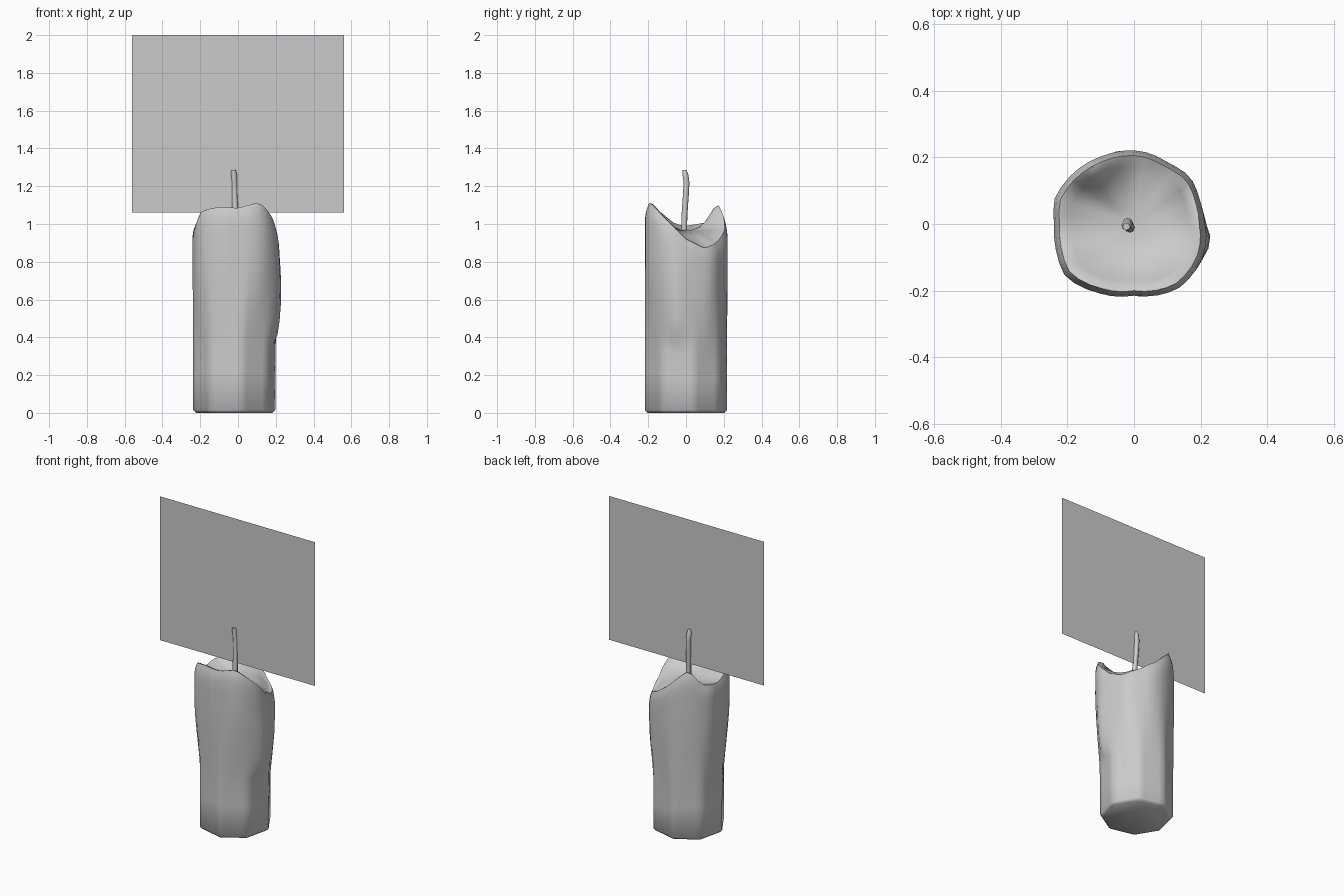
import bpy
import bmesh
import math
from mathutils import Vector

cube = bpy.data.objects.get("Cube")
if cube:
    bpy.data.objects.remove(cube, do_unlink=True)

SEGMENTS = 40


def make_material(name, colour):
    mat = bpy.data.materials.new(name)
    mat.use_nodes = True
    mat.diffuse_color = colour
    mat.node_tree.nodes["Principled BSDF"].inputs["Base Color"].default_value = colour
    return mat


grey = make_material("pale grey", (0.6, 0.6, 0.6, 1))


def finish(name, bm, smooth_angle=None):
    mesh = bpy.data.meshes.new(name)
    bm.to_mesh(mesh)
    bm.free()
    mesh.materials.append(grey)
    obj = bpy.data.objects.new(name, mesh)
    bpy.context.collection.objects.link(obj)
    if smooth_angle:
        bpy.ops.object.select_all(action="DESELECT")
        obj.select_set(True)
        bpy.context.view_layer.objects.active = obj
        bpy.ops.object.shade_smooth_by_angle(angle=math.radians(smooth_angle))
    return obj


def bridge(bm, lower, upper):
    n = len(lower)
    for i in range(n):
        j = (i + 1) % n
        bm.faces.new((lower[i], lower[j], upper[j], upper[i]))


def ease(t):
    t = max(0.0, min(1.0, t))
    return t * t * (3 - 2 * t)


def around(keys, angle):
    """Interpolate (angle, value) keys around a full turn."""
    keys = sorted(keys)
    keys = [(keys[-1][0] - 360, keys[-1][1])] + keys + [(keys[0][0] + 360, keys[0][1])]
    for (a0, v0), (a1, v1) in zip(keys, keys[1:]):
        if a0 <= angle <= a1:
            return v0 + (v1 - v0) * (angle - a0) / (a1 - a0)


# Melted rim height and shoulder radius by direction in degrees
rim_height = [(-165, 1.0), (-142, 1.07), (-120, 1.09), (-90, 1.085), (-59, 1.115),
              (-40, 1.06), (-20, 0.99), (0, 0.92), (30, 0.87), (60, 0.91), (90, 0.98),
              (110, 1.05), (130, 1.11), (150, 1.01), (180, 0.99)]
shoulder_radius = [(-165, .245), (-142, .26), (-120, .235), (-90, .215), (-55, .235),
                   (-30, .23), (-13, .22), (0, .21), (20, .21), (40, .22), (60, .21),
                   (85, .22), (115, .225), (135, .235), (162, .25), (180, .24)]


def base_point(angle, radius):
    """Point on the octagonal foot of the candle."""
    local = math.radians((angle - 9) % 45 - 22.5)
    r = radius * math.cos(math.radians(22.5)) / math.cos(local)
    a = math.radians(angle)
    return Vector((r * math.cos(a) - 0.02, r * math.sin(a), 0))


def build_candle():
    bm = bmesh.new()
    angles = [-171 + 360 * i / SEGMENTS for i in range(SEGMENTS)]
    rings = []

    def add_ring(point):
        ring = [bm.verts.new(point(a)) for a in angles]
        if rings:
            bridge(bm, rings[-1], ring)
        rings.append(ring)

    def shoulder(a):
        r = around(shoulder_radius, a)
        return Vector((r * math.cos(math.radians(a)), r * math.sin(math.radians(a)), 0))

    def wall(t):
        def point(a):
            z = 0.015 + t * (around(rim_height, a) - 0.085)
            p = base_point(a, 0.22).lerp(shoulder(a), ease((t - 0.25) / 0.6))
            # wax drip that ends abruptly low on one side
            drip = math.exp(-((a + 13) / 14) ** 2) * ease((z - 0.37) / 0.06) * ease((1.0 - z) / 0.5)
            p += 0.025 * drip * p.normalized()
            p.z = z
            return p
        return point

    def crater(scale, floor_mix):
        def point(a):
            p = shoulder(a) * scale
            p.z = around(rim_height, a) * (1 - floor_mix) + 0.965 * floor_mix
            return p
        return point

    # foot and outer wall
    add_ring(lambda a: base_point(a, 0.205))
    for t in (0, 0.2, 0.34, 0.4, 0.46, 0.55, 0.65, 0.75, 0.85, 0.93, 1):
        add_ring(wall(t))
    # rounded rim and bowl
    for scale, mix in ((0.975, 0.12), (0.93, 0), (0.87, 0.03), (0.78, 0.25),
                       (0.65, 0.55), (0.45, 0.82), (0.2, 0.97)):
        shift = -0.03 if scale == 0.975 else 0
        point = crater(scale, 0 if shift else mix)
        add_ring(lambda a: point(a) + Vector((0, 0, shift)))
    bm.faces.new(list(reversed(rings[0])))
    bm.faces.new(rings[-1])
    return finish("candle_body", bm, 50)


def build_wick():
    bm = bmesh.new()
    path = [(-.012, -.011, .94), (-.014, -.008, 1.05), (-.018, -.001, 1.15),
            (-.019, .003, 1.22), (-.022, -.004, 1.265), (-.023, -.008, 1.285)]
    rings = []
    for k, (x, y, z) in enumerate(path):
        r = 0.011 if k == len(path) - 1 else 0.0155
        ring = [bm.verts.new((x + r * math.cos(i * math.pi / 4),
                              y + r * math.sin(i * math.pi / 4), z)) for i in range(8)]
        if rings:
            bridge(bm, rings[-1], ring)
        rings.append(ring)
    bm.faces.new(list(reversed(rings[0])))
    bm.faces.new(rings[-1])
    return finish("wick", bm, 50)


def build_flame_card():
    bm = bmesh.new()
    corners = [(-.56, 1.06), (.56, 1.06), (.56, 2), (-.56, 2)]
    bm.faces.new([bm.verts.new((x, -0.004, z)) for x, z in corners])
    return finish("flame_card", bm)


build_candle()
build_wick()
build_flame_card()
